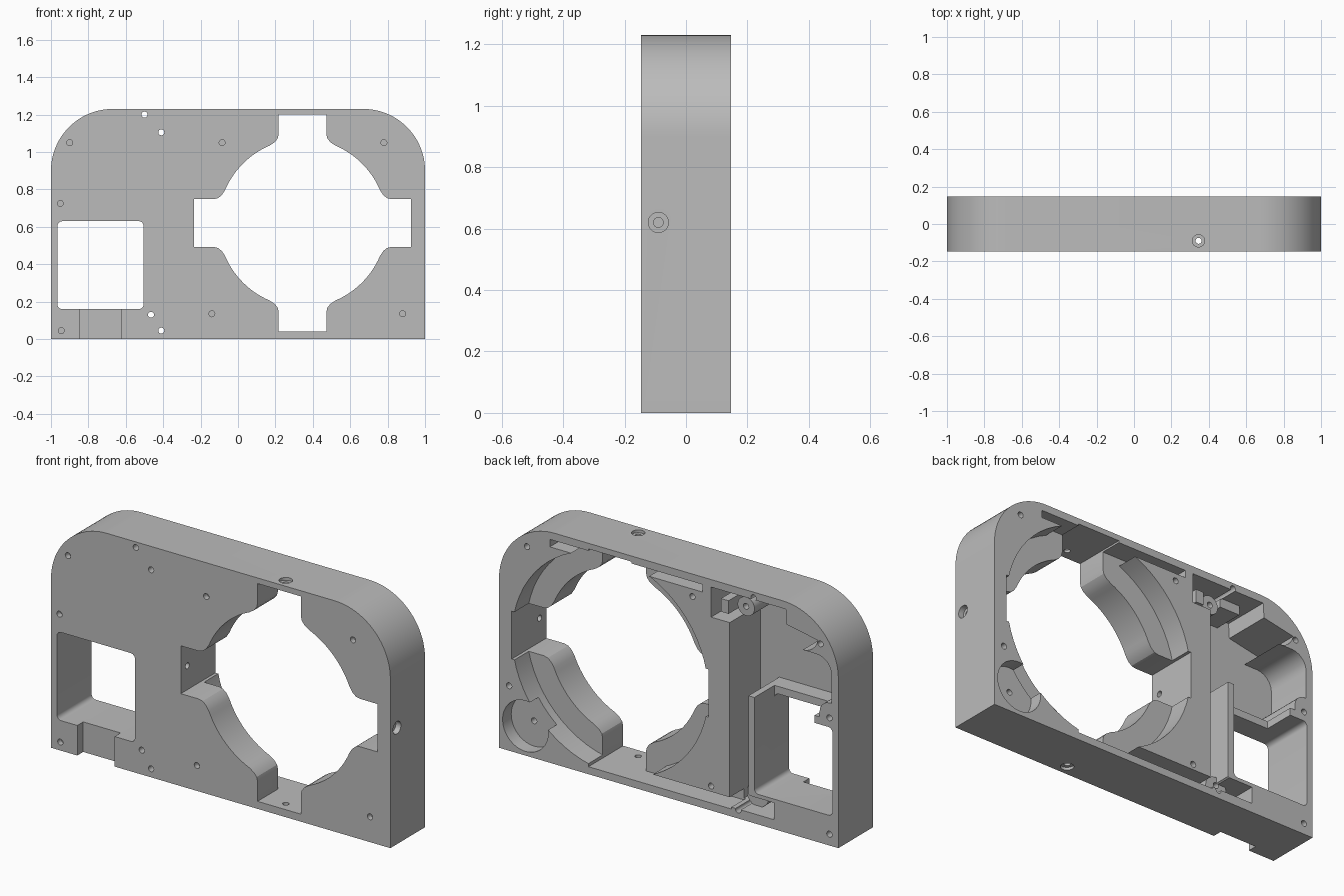
import bpy, bmesh, math
from mathutils import Vector, Matrix

if "Cube" in bpy.data.objects:
    bpy.data.objects.remove(bpy.data.objects["Cube"])

HALF = 0.146          # half thickness
CX, CZ = 0.345, 0.62  # centre of the large opening
OUT = 0.05            # overshoot of cutters

grey = bpy.data.materials.new("plain_grey")
grey.use_nodes = True
grey.diffuse_color = (0.5, 0.5, 0.5, 1)
grey.node_tree.nodes["Principled BSDF"].inputs["Base Color"].default_value = (0.5, 0.5, 0.5, 1)


def finish(bm, name):
    bmesh.ops.recalc_face_normals(bm, faces=bm.faces)
    mesh = bpy.data.meshes.new(name)
    bm.to_mesh(mesh)
    bm.free()
    mesh.materials.append(grey)
    ob = bpy.data.objects.new(name, mesh)
    bpy.context.collection.objects.link(ob)
    return ob


def prism(name, pts, y0, y1):
    """Extrude an x-z outline from y0 to y1."""
    bm = bmesh.new()
    face = bm.faces.new([bm.verts.new((x, y0, z)) for x, z in pts])
    ext = bmesh.ops.extrude_face_region(bm, geom=[face])
    verts = [v for v in ext["geom"] if isinstance(v, bmesh.types.BMVert)]
    bmesh.ops.translate(bm, verts=verts, vec=(0, y1 - y0, 0))
    return finish(bm, name)


def rod(name, a, b, r, sides=24):
    """Cylinder from point a to point b."""
    a, b = Vector(a), Vector(b)
    rot = (b - a).to_track_quat("Z", "Y").to_matrix().to_4x4()
    bm = bmesh.new()
    bmesh.ops.create_cone(bm, cap_ends=True, segments=sides, radius1=r, radius2=r,
                          depth=(b - a).length, matrix=Matrix.Translation((a + b) / 2) @ rot)
    return finish(bm, name)


def arc(cx, cz, r, a0, a1, n):
    steps = [math.radians(a0 + (a1 - a0) * i / n) for i in range(n + 1)]
    return [(cx + r * math.cos(t), cz + r * math.sin(t)) for t in steps]


def rect(x0, x1, z0, z1, r=0):
    if not r:
        return [(x0, z0), (x1, z0), (x1, z1), (x0, z1)]
    return (arc(x1 - r, z1 - r, r, 0, 90, 6) + arc(x0 + r, z1 - r, r, 90, 180, 6)
            + arc(x0 + r, z0 + r, r, 180, 270, 6) + arc(x1 - r, z0 + r, r, 270, 360, 6))


# Housing blank with rounded top corners
R = 0.33
body = prism("housing", [(-1, 0), (1, 0)] + arc(1 - R, 1.23 - R, R, 0, 90, 24)
             + arc(R - 1, 1.23 - R, R, 90, 180, 24), -HALF, HALF)


def combine(tool, operation="DIFFERENCE"):
    mod = body.modifiers.new("shape", "BOOLEAN")
    mod.operation, mod.solver, mod.object = operation, "EXACT", tool
    bpy.context.view_layer.objects.active = body
    bpy.ops.object.modifier_apply(modifier=mod.name)
    bpy.data.objects.remove(tool)


def pocket(pts, depth):
    """Cut an outline into the back to the given depth."""
    combine(prism("pocket_cutter", pts, HALF - depth, HALF + OUT))


# Large opening: round with four arms and softened corners
corner = [(0.1275, 0.58), (0.1275, 0.475), (0.133, 0.452), (0.149, 0.432)]
quarter = corner + arc(0, 0, 0.45, 67, 23, 14) + [(z, x) for x, z in reversed(corner)]
opening = []
for c, s in ((1, 0), (0, -1), (-1, 0), (0, 1)):
    opening += [(CX + c * x - s * z, CZ + s * x + c * z) for x, z in quarter]
combine(prism("opening_cutter", opening, -HALF - OUT, HALF + OUT))

# Round seat behind the opening, and slots along the rim
pocket(arc(CX, CZ, 0.578, 0, 354.375, 63), 0.12)
pocket(rect(-0.2, 0.7, 1.15, 1.19), 0.12)
pocket(rect(-0.37, 0.4, 0.04, 0.1), 0.12)

# Round pocket in the lower corner
pocket(arc(0.844, 0.157, 0.135, 0, 350, 35), 0.073)

# Deep side compartment that skirts the corner screws
pocket([(-0.36, 0.05), (-0.36, 1.03), (-0.25, 1.03), (-0.25, 1.19), (-0.69, 1.19)]
       + [(-0.695, 1.11)] + arc(-0.79, 1.09, 0.09, 190, 270, 6)[::1]
       + arc(-0.87, 0.91, 0.09, 90, 180, 6)
       + [(-0.96, 0.76)] + arc(-0.95, 0.70, 0.06, 90, 0, 5)
       + [(-0.89, 0.67), (-0.47, 0.67), (-0.47, 0.14), (-0.62, 0.14), (-0.62, 0.05)], 0.26)

# Side window with the shelf above it cut back
combine(prism("window_cutter", rect(-0.965, -0.505, 0.16, 0.63, 0.025), -HALF - OUT, HALF + OUT))
pocket(rect(-0.86, -0.505, 0.6, 0.7), 0.17)

# Shallow notch under the window at the front
combine(prism("notch_cutter", rect(-0.845, -0.625, -OUT, 0.18), -HALF - OUT, -HALF + 0.05))

# Small bosses inside the compartment
combine(rod("boss", (-0.41, -0.13, 1.105), (-0.41, 0.08, 1.105), 0.05), "UNION")
combine(rod("boss", (-0.465, -0.13, 0.11), (-0.465, 0.06, 0.11), 0.065), "UNION")
combine(prism("boss", rect(-0.335, -0.29, 1.06, 1.13), -0.13, 0.12), "UNION")
combine(prism("boss", rect(-0.62, -0.5, 1.14, 1.21), -0.13, 0.05), "UNION")

# Screw holes: blind front, blind back, and through
front = [(-0.9, 1.05), (-0.085, 1.05), (0.78, 1.05), (-0.95, 0.725),
         (-0.945, 0.045), (-0.14, 0.135), (0.88, 0.135)]
back = [(0.835, 1.115), (0.94, 0.346), (-0.14, 1.11), (-0.894, 1.06),
        (-0.947, 0.68), (-0.947, 0.06), (-0.25, 0.13)]
through = [(-0.41, 1.105), (-0.465, 0.13), (-0.5, 1.2), (-0.41, 0.045)]
for holes, y0, y1 in ((front, -HALF - OUT, -HALF + 0.03), (back, HALF - 0.06, HALF + OUT),
                      (through, -HALF - OUT, HALF + OUT), ([(0.844, 0.157)], 0.03, 0.1)):
    for x, z in holes:
        combine(rod("hole_cutter", (x, y0, z), (x, y1, z), 0.016, 16))

# Counterbored holes from the outer edges into the arms
Y = -0.09
for inner, seat, outer in (((CX, Y, 1.17), (CX, Y, 1.215), (CX, Y, 1.3)),
                           ((CX, Y, 0.07), (CX, Y, 0.015), (CX, Y, -0.1)),
                           ((0.88, Y, CZ), (0.97, Y, CZ), (1.1, Y, CZ))):
    combine(rod("hole_cutter", inner, outer, 0.016))
    combine(rod("counterbore_cutter", seat, outer, 0.033))
combine(rod("hole_cutter", (-0.29, Y, CZ), (-0.2, Y, CZ), 0.016))

# Smooth curved walls, crisp edges
bpy.ops.object.select_all(action="DESELECT")
body.select_set(True)
bpy.context.view_layer.objects.active = body
bpy.ops.object.shade_smooth_by_angle(angle=math.radians(25))
